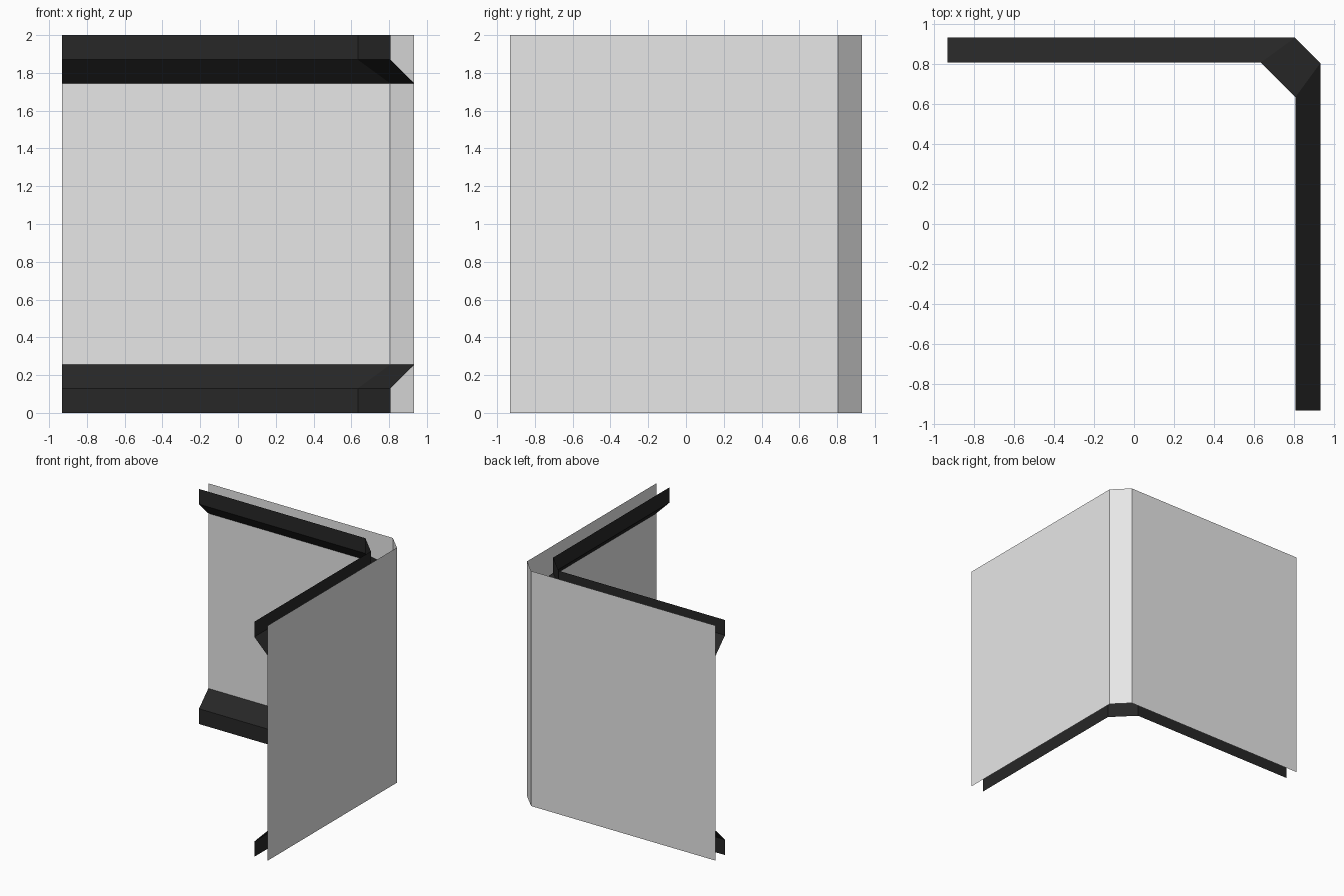
import bpy
import bmesh

cube = bpy.data.objects.get("Cube")
if cube:
    bpy.data.objects.remove(cube, do_unlink=True)


def make_material(name, value):
    mat = bpy.data.materials.new(name)
    mat.use_nodes = True
    colour = (value, value, value, 1)
    mat.diffuse_color = colour
    mat.node_tree.nodes["Principled BSDF"].inputs["Base Color"].default_value = colour
    return mat


def sheet(name, rows, mat):
    """Skin an open sheet through rows of (plan path, height), low to high."""
    bm = bmesh.new()
    loops = [[bm.verts.new((x, y, z)) for x, y in path] for path, z in rows]
    for low, high in zip(loops, loops[1:]):
        for i in range(len(low) - 1):
            bm.faces.new((low[i], low[i + 1], high[i + 1], high[i]))
    mesh = bpy.data.meshes.new(name)
    bm.to_mesh(mesh)
    bm.free()
    mesh.materials.append(mat)
    obj = bpy.data.objects.new(name, mesh)
    bpy.context.collection.objects.link(obj)


def corner_path(side, chamfer):
    """Plan of the corner: back run, chamfer, then left run to the front."""
    return [(-END, side), (side - chamfer, side), (side, side - chamfer), (side, -END)]


END = 0.932
HEIGHT = 2.0
outer = corner_path(END, 0.127)
inner = corner_path(0.807, 0.173)

wall_grey = make_material("wall grey", 0.8)
trim_black = make_material("trim black", 0.02)

# Thin chamfered corner wall
sheet("corner_wall", [(outer, 0), (outer, HEIGHT)], wall_grey)

# Skirting and cornice: upright band joined to the wall by a slope
sheet("skirting_trim", [(inner, 0), (inner, 0.13), (outer, 0.255)], trim_black)
sheet("cornice_trim", [(outer, HEIGHT - 0.255), (inner, HEIGHT - 0.13), (inner, HEIGHT)], trim_black)
